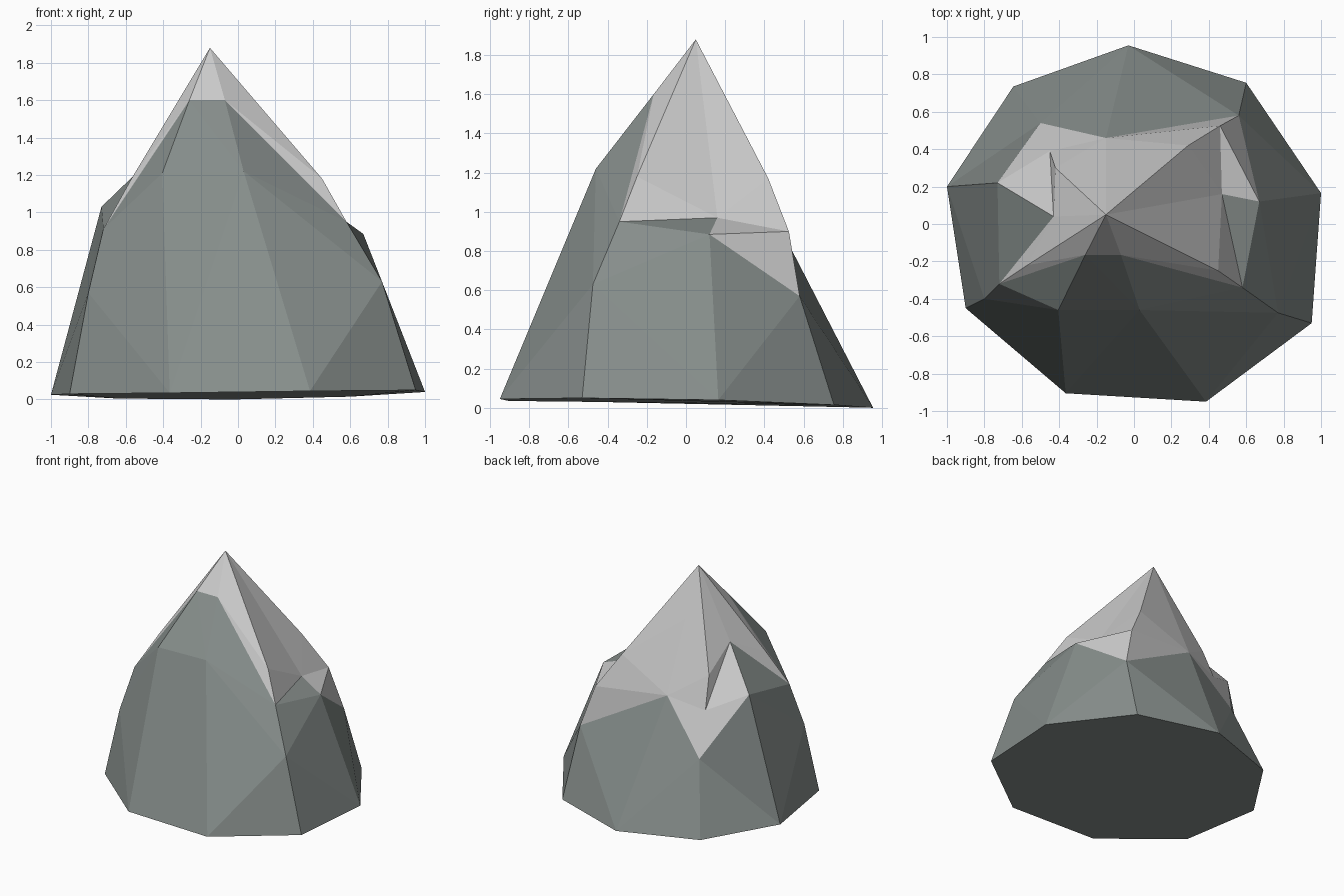
import bpy, bmesh

if "Cube" in bpy.data.objects:
    bpy.data.objects.remove(bpy.data.objects["Cube"])

# Ridge columns, counter-clockwise from the front: foot, shoulder, [snow line, [upper crest]]
PEAK = (-0.15, 0.05, 1.88)
RIDGES = [
    [(0.385, -0.95, 0.045), (0.03, -0.46, 1.22), (-0.07, -0.165, 1.6)],
    [(0.95, -0.53, 0.05), (0.77, -0.475, 0.63), (0.58, -0.34, 0.95), (0.45, -0.25, 1.18)],
    [(1.0, 0.165, 0.04), (0.67, 0.12, 0.885), (0.47, 0.16, 0.97)],
    [(0.60, 0.755, 0.015), (0.56, 0.58, 0.57), (0.46, 0.525, 0.9), (0.29, 0.42, 1.17)],
    [(-0.03, 0.955, 0.0), (-0.15, 0.46, 0.96), (-0.15, 0.46, 0.96), (-0.15, 0.22, 1.5)],
    [(-0.645, 0.735, 0.005), (-0.50, 0.54, 0.56), (-0.45, 0.39, 0.89), (-0.42, 0.30, 1.14)],
    [(-1.0, 0.20, 0.025), (-0.73, 0.22, 1.03), (-0.43, 0.04, 1.32)],
    [(-0.90, -0.45, 0.03), (-0.80, -0.40, 0.57), (-0.72, -0.32, 0.91), (-0.57, -0.22, 1.18)],
    [(-0.365, -0.905, 0.035), (-0.405, -0.46, 1.21), (-0.26, -0.165, 1.6)],
]
SNOWY_SIDES = {2, 3, 4, 5}   # sides where snow reaches down to the shoulder

# Every column gets five levels ending at the peak
columns = [c + [c[-1]] * (4 - len(c)) + [PEAK] for c in RIDGES]


def build(name, keep, color, closed_base=False):
    """Skin the bands of the mountain for which keep(side, level) is true."""
    bm = bmesh.new()
    verts = {}

    def vert(p):
        if p not in verts:
            verts[p] = bm.verts.new(p)
        return verts[p]

    n = len(columns)
    for i, a in enumerate(columns):
        b = columns[(i + 1) % n]
        for k in range(4):
            if keep(i, k):
                corners = list(dict.fromkeys([a[k], b[k], b[k + 1], a[k + 1]]))
                if len(corners) > 2:
                    bm.faces.new([vert(p) for p in corners])
    if closed_base:
        bm.faces.new([vert(c[0]) for c in reversed(columns)])
    bmesh.ops.triangulate(bm, faces=[f for f in bm.faces if len(f.verts) == 4])
    mesh = bpy.data.meshes.new(name)
    bm.to_mesh(mesh)
    bm.free()
    mat = bpy.data.materials.new(name)
    mat.diffuse_color = color
    mat.use_nodes = True
    mat.node_tree.nodes["Principled BSDF"].inputs["Base Color"].default_value = mat.diffuse_color
    mesh.materials.append(mat)
    obj = bpy.data.objects.new(name, mesh)
    bpy.context.collection.objects.link(obj)
    return obj


def is_rock(side, level):
    return level == 0 or (level == 1 and side not in SNOWY_SIDES)


# Rocky lower slopes with the flat underside
build("mountain_rock", is_rock, (0.24, 0.27, 0.26, 1), closed_base=True)
# Snow cap
build("snow_cap", lambda s, k: not is_rock(s, k), (0.8, 0.8, 0.8, 1))
